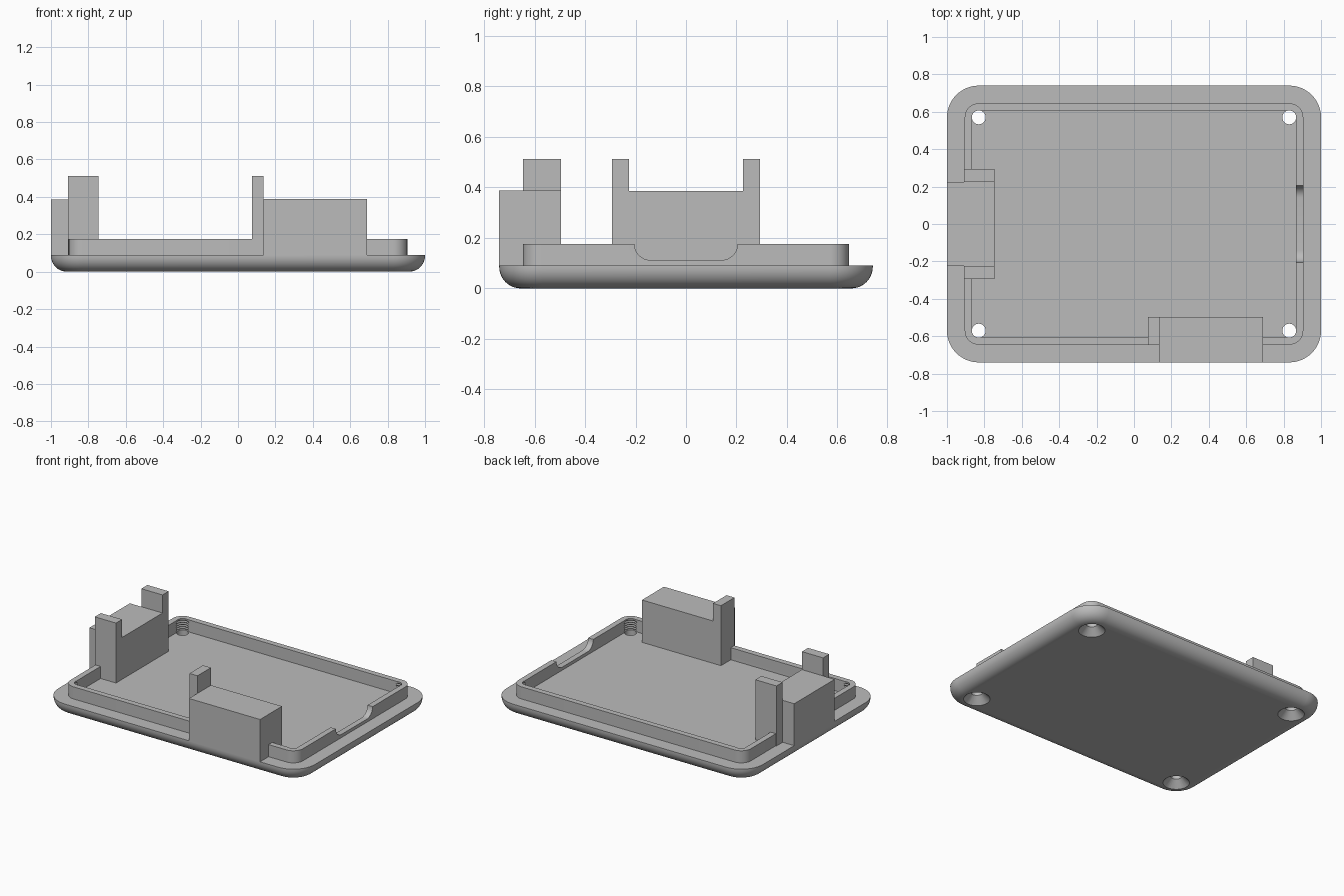
import bpy, bmesh, math

old = bpy.data.objects.get("Cube")
if old:
    bpy.data.objects.remove(old, do_unlink=True)

grey = bpy.data.materials.new("plain_grey")
grey.use_nodes = True
colour = (0.5, 0.5, 0.5, 1)
grey.diffuse_color = colour
grey.node_tree.nodes["Principled BSDF"].inputs["Base Color"].default_value = colour

CORE_X, CORE_Y = 0.83, 0.57   # centres of the rounded corners and screw holes
TOP, RIM = 0.09, 0.175        # plate top and lip top


def finish(name, bm):
    bmesh.ops.remove_doubles(bm, verts=bm.verts, dist=1e-5)
    bmesh.ops.recalc_face_normals(bm, faces=bm.faces)
    mesh = bpy.data.meshes.new(name)
    bm.to_mesh(mesh)
    bm.free()
    mesh.materials.append(grey)
    obj = bpy.data.objects.new(name, mesh)
    bpy.context.collection.objects.link(obj)
    return obj


def loft(name, profile, core=(0, 0), centre=(0, 0), steps=12):
    """Sweep (radius, z) points around a rectangle core with round corners."""
    bm = bmesh.new()
    rings = []
    for r, z in profile:
        ring = []
        for q, (sx, sy) in enumerate(((1, 1), (-1, 1), (-1, -1), (1, -1))):
            for i in range(steps + 1):
                a = (q + i / steps) * math.pi / 2
                ring.append(bm.verts.new((centre[0] + sx * core[0] + r * math.cos(a),
                                          centre[1] + sy * core[1] + r * math.sin(a), z)))
        rings.append(ring)
    count = len(rings[0])
    for low, high in zip(rings, rings[1:]):
        for i in range(count):
            j = (i + 1) % count
            bm.faces.new((low[i], low[j], high[j], high[i]))
    bm.faces.new(rings[0][::-1])
    bm.faces.new(rings[-1])
    return finish(name, bm)


def prism(name, outline, direction):
    """Extrude a closed outline of 3D points along a direction."""
    bm = bmesh.new()
    face = bm.faces.new([bm.verts.new(p) for p in outline])
    out = bmesh.ops.extrude_face_region(bm, geom=[face])
    bmesh.ops.translate(bm, vec=direction,
                        verts=[v for v in out["geom"] if isinstance(v, bmesh.types.BMVert)])
    return finish(name, bm)


def cut(obj, cutter):
    cutter.hide_render = True
    mod = obj.modifiers.new("cut", "BOOLEAN")
    mod.operation, mod.solver, mod.object = "DIFFERENCE", "EXACT", cutter
    bpy.context.view_layer.objects.active = obj
    bpy.ops.object.modifier_apply(modifier=mod.name)
    bpy.data.objects.remove(cutter, do_unlink=True)


# Base plate with rounded underside and raised lip
FILLET = 0.085
profile = [(0.17 - FILLET + FILLET * math.sin(a), FILLET - FILLET * math.cos(a))
           for a in (i * math.pi / 20 for i in range(11))]
profile += [(0.17, TOP), (0.075, TOP), (0.075, RIM), (0.035, RIM), (0.035, TOP)]
tray = loft("base_tray", profile, (CORE_X, CORE_Y))

# Countersunk screw holes with threaded corners
hole = [(0.105, -0.02), (0.037, 0.048), (0.037, 0.094)]
for i in range(5):
    z = 0.098 + i * 0.015
    hole += [(0.042, z), (0.037, z + 0.007)]
hole.append((0.037, 0.2))
for sx in (-1, 1):
    for sy in (-1, 1):
        cut(tray, loft("hole_cutter", hole, centre=(sx * CORE_X, sy * CORE_Y), steps=8))

# Rounded notch in the lip
NOTCH, ROUND, BED = 0.205, 0.065, 0.112
side = [(NOTCH - ROUND + ROUND * math.sin(a), BED + ROUND - ROUND * math.cos(a))
        for a in (i * math.pi / 16 for i in range(9))]
side.append((NOTCH, 0.25))
outline = [(0.82, y, z) for y, z in side] + [(0.82, -y, z) for y, z in reversed(side)]
cut(tray, prism("notch_cutter", outline, (0.13, 0, 0)))

bpy.ops.object.select_all(action="DESELECT")
tray.select_set(True)
bpy.context.view_layer.objects.active = tray
bpy.ops.object.shade_smooth_by_angle(angle=math.radians(30))


def box(name, x0, x1, y0, y1, z1, z0=0.086):
    return prism(name, [(x0, y0, z0), (x1, y0, z0), (x1, y1, z0), (x0, y1, z0)],
                 (0, 0, z1 - z0))


# Wall blocks filling the port openings, with their guide posts
box("right_block", -1.0, -0.745, -0.225, 0.225, 0.385)
box("right_post_front", -0.91, -0.745, -0.293, -0.225, 0.512)
box("right_post_back", -0.91, -0.745, 0.225, 0.293, 0.512)
box("front_block", 0.137, 0.69, -0.74, -0.496, 0.388)
box("front_post", 0.075, 0.137, -0.6465, -0.496, 0.512)
